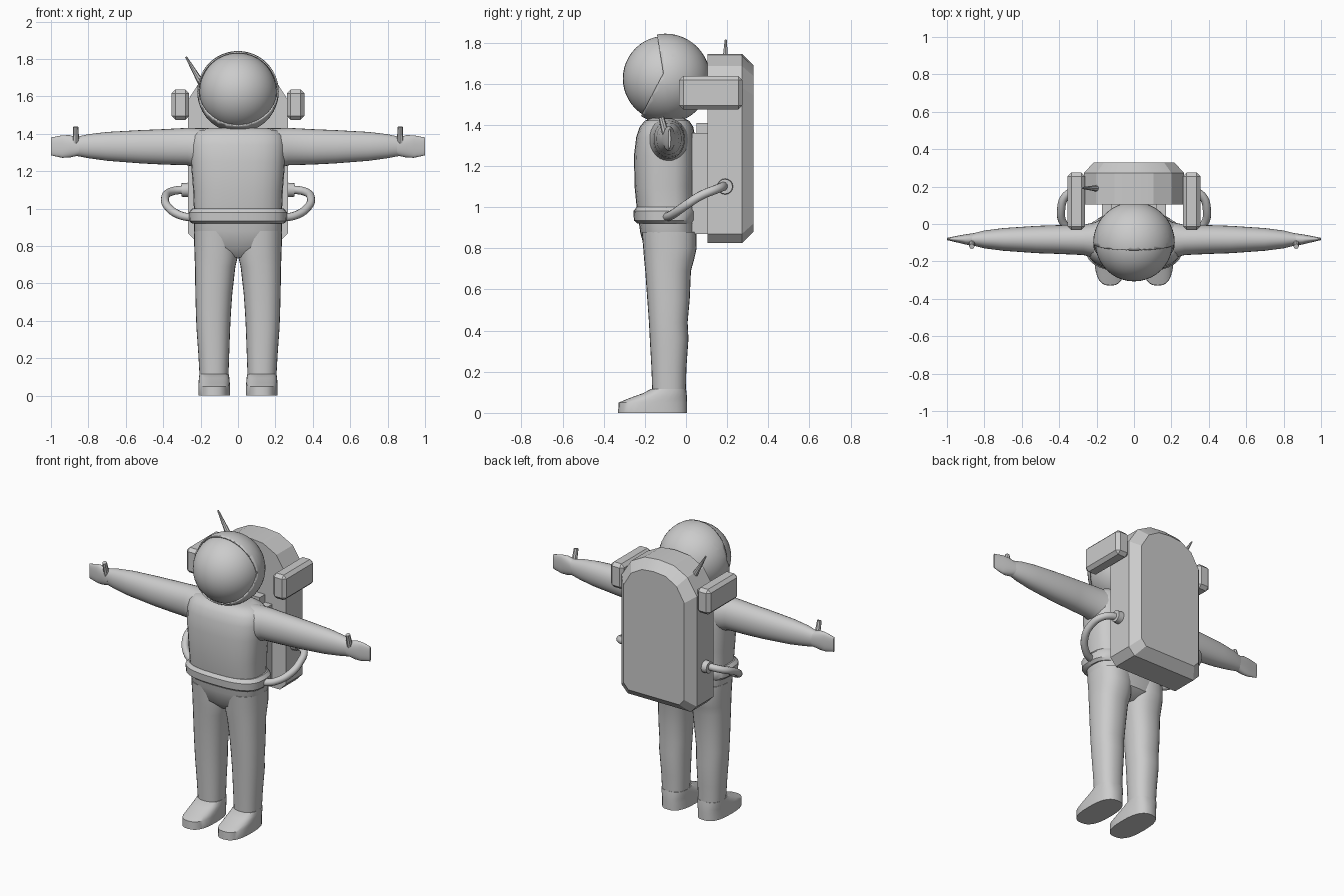
import bpy, bmesh
from math import sin, cos, pi, copysign
from mathutils import Vector

if "Cube" in bpy.data.objects:
    bpy.data.objects.remove(bpy.data.objects["Cube"])


def finish(name, bm, smooth=40):
    """Turn a bmesh into an object, optionally smooth shaded."""
    bmesh.ops.recalc_face_normals(bm, faces=bm.faces)
    me = bpy.data.meshes.new(name)
    bm.to_mesh(me)
    bm.free()
    ob = bpy.data.objects.new(name, me)
    bpy.context.collection.objects.link(ob)
    if smooth:
        bpy.ops.object.select_all(action='DESELECT')
        bpy.context.view_layer.objects.active = ob
        ob.select_set(True)
        bpy.ops.object.shade_smooth_by_angle(angle=smooth * pi / 180)
    return ob


def skin(name, loops, smooth=40):
    """Bridge equal-length point loops and cap both ends."""
    bm = bmesh.new()
    rows = [[bm.verts.new(p) for p in lp] for lp in loops]
    n = len(rows[0])
    for a, b in zip(rows, rows[1:]):
        for i in range(n):
            j = (i + 1) % n
            bm.faces.new((a[i], a[j], b[j], b[i]))
    bm.faces.new(rows[0])
    bm.faces.new(rows[-1])
    return finish(name, bm, smooth)


def oval(a0, a1, b0, b1, e=2.0, n=28):
    """Superellipse filling the given range on two axes."""
    pts = []
    for i in range(n):
        c, s = cos(2 * pi * i / n), sin(2 * pi * i / n)
        pts.append(((a0 + a1) / 2 + (a1 - a0) / 2 * copysign(abs(c) ** (2 / e), c),
                    (b0 + b1) / 2 + (b1 - b0) / 2 * copysign(abs(s) ** (2 / e), s)))
    return pts


def loft_z(name, rings, e, s=1):
    """Rings of (z, x0, x1, y0, y1); s mirrors in x."""
    return skin(name, [[(s * x, y, r[0]) for x, y in oval(*r[1:], e)] for r in rings])


def loft_x(name, rings, e, s=1):
    """Rings of (x, y0, y1, z0, z1); s mirrors in x."""
    return skin(name, [[(s * r[0], y, z) for y, z in oval(*r[1:], e)] for r in rings])


def block(name, x0, x1, y0, y1, z0, z1, bevel=0.0):
    bm = bmesh.new()
    bmesh.ops.create_cube(bm, size=1)
    for v in bm.verts:
        v.co = ((x0 + x1) / 2 + v.co.x * (x1 - x0), (y0 + y1) / 2 + v.co.y * (y1 - y0),
                (z0 + z1) / 2 + v.co.z * (z1 - z0))
    if bevel:
        bmesh.ops.bevel(bm, geom=bm.edges[:], offset=bevel, segments=1, affect='EDGES')
    return finish(name, bm, 0)


def rod(name, a, b, r1, r2, sides=16):
    """Tapered cylinder from a to b."""
    a, b = Vector(a), Vector(b)
    bm = bmesh.new()
    bmesh.ops.create_cone(bm, cap_ends=True, segments=sides, radius1=r1, radius2=r2,
                          depth=(b - a).length)
    rot = (b - a).to_track_quat('Z', 'Y')
    for v in bm.verts:
        v.co = rot @ v.co + (a + b) / 2
    return finish(name, bm)


def ball(r):
    bm = bmesh.new()
    bmesh.ops.create_uvsphere(bm, u_segments=40, v_segments=24, radius=r)
    bmesh.ops.translate(bm, vec=HEAD, verts=bm.verts)
    return bm


# Torso and belt
loft_z("torso", [(z, -w, w, y0, y1) for z, w, y0, y1 in (
    (0.74, 0.06, -0.15, -0.02), (0.79, 0.2, -0.2, 0.04), (0.88, 0.236, -0.223, 0.05),
    (1.0, 0.236, -0.24, 0.045), (1.1, 0.24, -0.25, 0.045), (1.25, 0.252, -0.253, 0.05),
    (1.34, 0.255, -0.242, 0.045), (1.39, 0.245, -0.225, 0.035), (1.42, 0.215, -0.2, 0.015),
    (1.432, 0.15, -0.17, -0.01))], 2.8)
loft_z("belt", [(z, -w, w, y0, y1) for z, w, y0, y1 in (
    (0.92, 0.245, -0.235, 0.045), (0.935, 0.261, -0.253, 0.055),
    (0.98, 0.263, -0.256, 0.055), (1.0, 0.245, -0.24, 0.045))], 2.8)

# Helmet: glossy ball inside a shell whose opening follows a bent line
HEAD = Vector((0, -0.1, 1.625))
finish("visor", ball(0.207))
bm = ball(0.212)
bend, up, low = Vector((0, -0.11, 1.65)), Vector((0, -0.03, 0.185)), Vector((0, 0.11, 0.21))
for d in (up, low):
    bmesh.ops.bisect_plane(bm, geom=bm.verts[:] + bm.edges[:] + bm.faces[:],
                           plane_co=bend, plane_no=Vector((0, -d.z, d.y)))
gone = []
for f in bm.faces:
    p = f.calc_center_median()
    d = up if p.z > bend.z else low
    if p.y < bend.y + (p.z - bend.z) * d.y / d.z:
        gone.append(f)
bmesh.ops.delete(bm, geom=gone, context='FACES')
shell = finish("helmet_shell", bm)
mod = shell.modifiers.new("thickness", 'SOLIDIFY')
mod.thickness = 0.008
mod.offset = 0.5

# Limbs, packs and hoses on both sides
for s, side in ((1, "left"), (-1, "right")):
    loft_z("leg_" + side, [
        (0.88, 0.0, 0.236, -0.215, 0.05), (0.8, 0.0, 0.234, -0.208, 0.052),
        (0.74, 0.002, 0.232, -0.203, 0.038), (0.69, 0.014, 0.23, -0.198, 0.024),
        (0.55, 0.03, 0.228, -0.188, 0.018), (0.44, 0.038, 0.225, -0.18, 0.008),
        (0.36, 0.042, 0.222, -0.176, 0.012), (0.22, 0.047, 0.212, -0.168, 0.002),
        (0.08, 0.052, 0.204, -0.163, -0.002)], 2.3, s)
    loft_z("boot_" + side, [
        (0.0, 0.042, 0.212, -0.33, 0.006), (0.05, 0.042, 0.212, -0.328, 0.006),
        (0.07, 0.044, 0.211, -0.28, 0.005), (0.095, 0.046, 0.209, -0.21, 0.003),
        (0.117, 0.05, 0.206, -0.168, 0.0)], 2.6, s)
    loft_x("arm_" + side, [
        (0.16, -0.2, 0.02, 1.2, 1.43), (0.27, -0.166, -0.004, 1.232, 1.432),
        (0.4, -0.16, -0.006, 1.236, 1.425), (0.52, -0.156, -0.01, 1.242, 1.42),
        (0.7, -0.143, -0.022, 1.256, 1.41), (0.8, -0.13, -0.035, 1.27, 1.398),
        (0.87, -0.113, -0.052, 1.283, 1.382)], 2.1, s)
    loft_x("mitten_" + side, [
        (0.85, -0.118, -0.048, 1.285, 1.378), (0.9, -0.11, -0.055, 1.273, 1.393),
        (0.94, -0.1, -0.062, 1.272, 1.392), (1.0, -0.086, -0.074, 1.285, 1.38)], 2.3, s)
    rod("thumb_" + side, (s * 0.867, -0.095, 1.34), (s * 0.867, -0.12, 1.437), 0.018, 0.014, 8)
    block("thruster_arm_" + side, *sorted((s * 0.262, s * 0.355)), -0.033, 0.275, 1.475, 1.637, 0.02)
    # Hose from belt to pack
    cu = bpy.data.curves.new("hose_" + side, 'CURVE')
    cu.dimensions = '3D'
    cu.bevel_depth = 0.022
    cu.bevel_resolution = 3
    cu.use_fill_caps = True
    path = [(0.23, -0.1, 0.95), (0.31, -0.065, 0.965), (0.375, 0.0, 1.01),
            (0.39, 0.07, 1.055), (0.36, 0.155, 1.09), (0.26, 0.19, 1.105)]
    sp = cu.splines.new('BEZIER')
    sp.bezier_points.add(len(path) - 1)
    for bp, (x, y, z) in zip(sp.bezier_points, path):
        bp.co = (s * x, y, z)
        bp.handle_left_type = bp.handle_right_type = 'AUTO'
    bpy.context.collection.objects.link(bpy.data.objects.new("hose_" + side, cu))
    rod("hose_socket_" + side, (s * 0.25, 0.19, 1.1), (s * 0.302, 0.19, 1.1), 0.04, 0.036)

# Backpack: arched outline, chamfered towards the back
half = [(0.225, 0.825), (0.268, 0.87), (0.268, 1.58), (0.2, 1.685), (0.105, 1.735)]
outline = half + [(0, 1.745)] + [(-x, z) for x, z in reversed(half)]
skin("backpack", [[(x * fx, y, 1.285 + (z - 1.285) * fz) for x, z in outline]
                  for y, fx, fz in ((0.105, 1, 1), (0.272, 1, 1), (0.328, 0.81, 0.88))], 20)
block("back_panel", -0.17, 0.17, 0.03, 0.12, 0.87, 1.36)
block("back_panel_top", -0.12, 0.12, 0.05, 0.12, 1.35, 1.41)

# Antenna
rod("antenna", (-0.19, 0.19, 1.66), (-0.278, 0.193, 1.812), 0.019, 0.005, 8)
